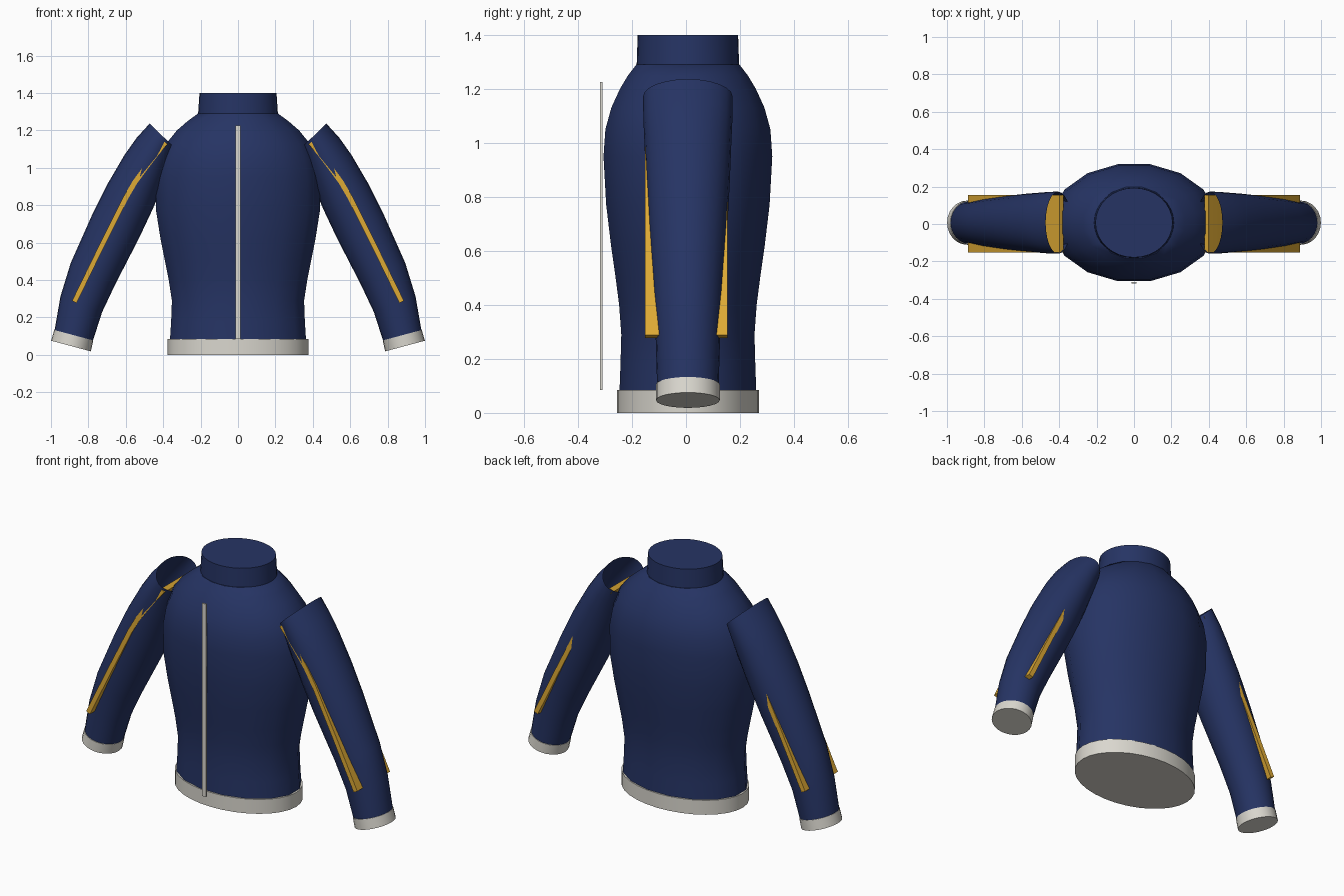
import bpy, bmesh, math
from mathutils import Vector

if "Cube" in bpy.data.objects:
    bpy.data.objects.remove(bpy.data.objects["Cube"])

CY = 0.007  # depth of the garment's centre line


def material(name, rgb):
    m = bpy.data.materials.new(name)
    m.diffuse_color = (*rgb, 1)
    m.use_nodes = True
    m.node_tree.nodes["Principled BSDF"].inputs["Base Color"].default_value = m.diffuse_color
    return m


navy = material("navy cloth", (0.019, 0.034, 0.127))
cream = material("pale trim", (0.70, 0.68, 0.62))
gold = material("gold stripe", (0.73, 0.40, 0.035))


def ellipse(centre, u, ru, rv, n, offset=0.0):
    """Ring around centre: radius ru along u, rv along y."""
    return [centre + u * (ru * math.cos(a)) + Vector((0, rv * math.sin(a), 0))
            for a in (2 * math.pi * (i + offset) / n for i in range(n))]


def loft(name, rings, mat, cap_start=True, cap_end=True, angle=40):
    bm = bmesh.new()
    rows = [[bm.verts.new(p) for p in ring] for ring in rings]
    n = len(rows[0])
    for a, b in zip(rows, rows[1:]):
        for i in range(n):
            j = (i + 1) % n
            bm.faces.new((a[i], a[j], b[j], b[i]))
    if cap_start:
        bm.faces.new(rows[0][::-1])
    if cap_end:
        bm.faces.new(rows[-1])
    bmesh.ops.recalc_face_normals(bm, faces=bm.faces)
    me = bpy.data.meshes.new(name)
    bm.to_mesh(me)
    bm.free()
    me.materials.append(mat)
    ob = bpy.data.objects.new(name, me)
    bpy.context.collection.objects.link(ob)
    bpy.context.view_layer.objects.active = ob
    ob.select_set(True)
    bpy.ops.object.shade_smooth_by_angle(angle=math.radians(angle))
    ob.select_set(False)
    return ob


def upright(name, profile, mat, n, offset=0.0):
    """Stack of level ellipses given as (z, half width, half depth)."""
    return loft(name, [ellipse(Vector((0, CY, z)), Vector((1, 0, 0)), rx, ry, n, offset)
                       for z, rx, ry in profile], mat)


# Body, collar and hem
body = [(0.07, 0.366, 0.254), (0.18, 0.359, 0.250), (0.29, 0.355, 0.247),
        (0.40, 0.372, 0.255), (0.50, 0.392, 0.268), (0.62, 0.416, 0.285),
        (0.77, 0.440, 0.303), (0.95, 0.440, 0.313), (1.05, 0.420, 0.306),
        (1.13, 0.385, 0.284), (1.20, 0.328, 0.252), (1.25, 0.270, 0.222),
        (1.29, 0.215, 0.191)]
upright("body", [(z, x * 1.015, y * 1.018) for z, x, y in body], navy, 16, 0.5)
upright("collar", [(1.28, 0.214, 0.190), (1.40, 0.206, 0.186)], navy, 32)
upright("hem", [(0, 0.376, 0.263), (0.085, 0.376, 0.263)], cream, 32)

# Front zip: thin strip standing just off the chest
loft("zip", [[Vector((x, y, z)) for x, y in
              ((-0.013, -0.319), (0.013, -0.319), (0.013, -0.310), (-0.013, -0.310))]
             for z in (0.085, 1.225)], cream)

# Sleeve rings: x, z, half width, half depth, tilt of the ring (degrees)
sleeve = [(0.405, 1.171, 0.094, 0.166, 44), (0.452, 1.090, 0.114, 0.165, 38),
          (0.500, 1.000, 0.127, 0.161, 33), (0.575, 0.850, 0.138, 0.155, 28),
          (0.655, 0.685, 0.140, 0.146, 27), (0.775, 0.435, 0.132, 0.129, 26),
          (0.838, 0.270, 0.119, 0.119, 21), (0.879, 0.100, 0.106, 0.114, 15)]
cuff = [(0.878, 0.105, 0.108, 0.118, 15), (0.893, 0.047, 0.110, 0.118, 15)]
stripe = [(0.388, 1.135), (0.440, 1.072), (0.497, 0.997), (0.550, 0.925),
          (0.600, 0.840), (0.740, 0.560), (0.875, 0.283)]


def arm_rings(rows, side):
    out = []
    for x, z, rw, rd, tilt in rows:
        t = math.radians(tilt)
        u = Vector((side * math.cos(t), 0, math.sin(t)))
        out.append(ellipse(Vector((side * x, CY, z)), u, rw, rd, 24))
    return out


def stripe_rings(side):
    """Broad band running down inside the sleeve, its edges breaking the surface."""
    out = []
    for i, (x, z) in enumerate(stripe):
        a, b = stripe[max(i - 1, 0)], stripe[min(i + 1, len(stripe) - 1)]
        d = Vector((b[0] - a[0], 0, b[1] - a[1])).normalized()
        u = Vector((-d.z * side, 0, d.x)) * 0.0135
        c = Vector((side * x, 0.001, z))
        w = Vector((0, 0.153, 0))
        out.append([c - u - w, c + u - w, c + u + w, c - u + w])
    return out


# Both arms
for label, side in (("left", 1), ("right", -1)):
    loft(label + "_sleeve", arm_rings(sleeve, side), navy, cap_start=False, cap_end=False)
    loft(label + "_cuff", arm_rings(cuff, side), cream)
    loft(label + "_stripe", stripe_rings(side), gold, angle=30)
